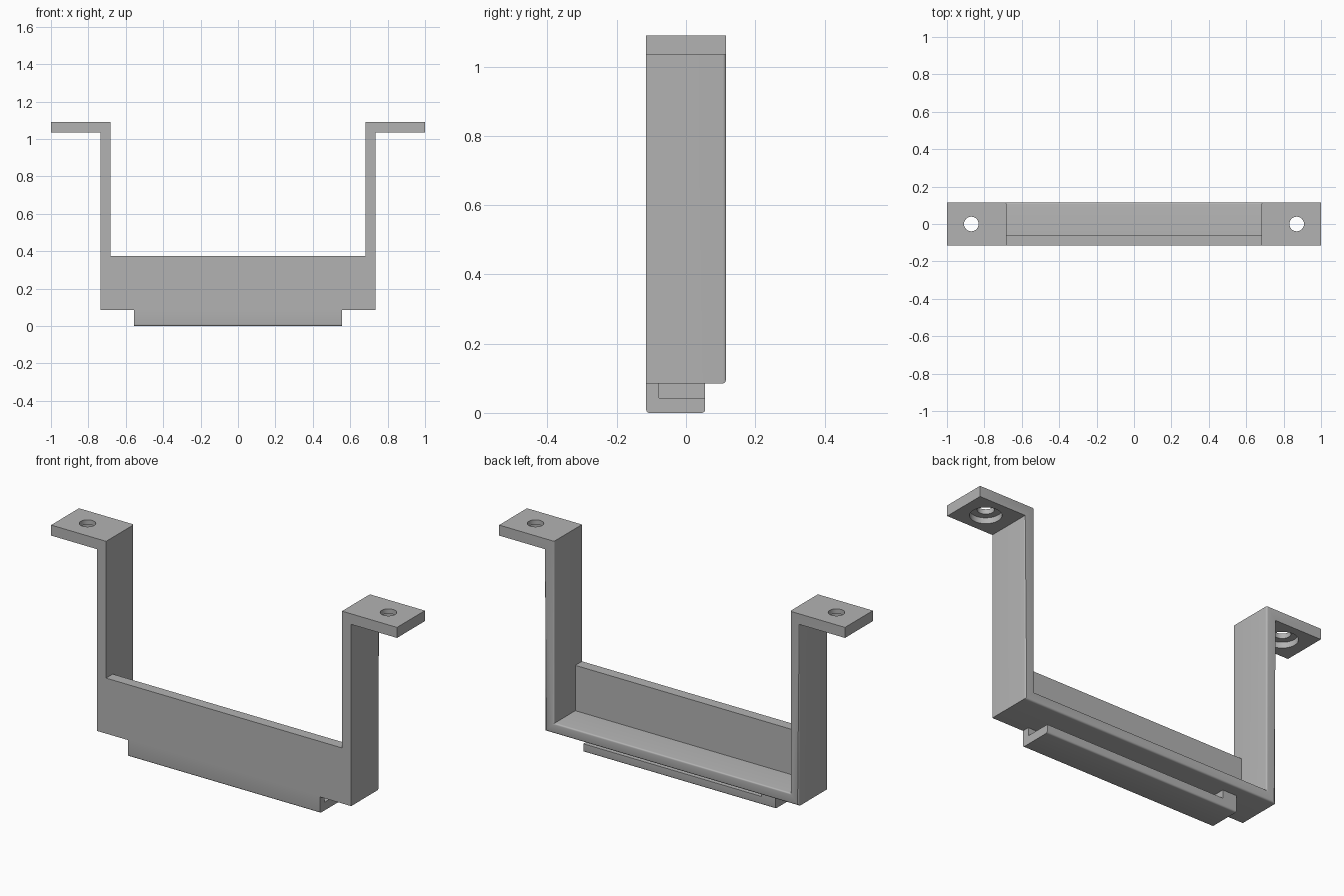
import bpy
import bmesh
import math

if "Cube" in bpy.data.objects:
    bpy.data.objects.remove(bpy.data.objects["Cube"])

grey = bpy.data.materials.new("plain grey")
grey.use_nodes = True
COLOUR = (0.45, 0.45, 0.45, 1)
grey.diffuse_color = COLOUR
grey.node_tree.nodes["Principled BSDF"].inputs["Base Color"].default_value = COLOUR

FRONT, BACK = -0.115, 0.115
OUT, INN = 0.735, 0.682          # outer and inner faces of the legs
BASE, FLOOR, TOP = 0.085, 0.138, 1.09
FLANGE = TOP - 0.055
HOOK = 0.555


def finish(bm, name):
    bmesh.ops.recalc_face_normals(bm, faces=bm.faces)
    mesh = bpy.data.meshes.new(name)
    bm.to_mesh(mesh)
    bm.free()
    obj = bpy.data.objects.new(name, mesh)
    bpy.context.collection.objects.link(obj)
    mesh.materials.append(grey)
    return obj


def extrude(name, points, vector, round_edge=None, radius=0.009):
    """Extrude a closed profile and round the edges chosen by a rule."""
    bm = bmesh.new()
    face = bm.faces.new([bm.verts.new(p) for p in points])
    ext = bmesh.ops.extrude_face_region(bm, geom=[face])
    bmesh.ops.translate(bm, vec=vector,
                        verts=[v for v in ext["geom"] if isinstance(v, bmesh.types.BMVert)])
    if round_edge:
        edges = [e for e in bm.edges if round_edge(e.verts[0].co, e.verts[1].co)]
        bmesh.ops.bevel(bm, geom=edges, offset=radius, segments=4, profile=0.5, affect='EDGES')
    return finish(bm, name)


def box(name, x0, x1, y0, y1, z0, z1):
    return extrude(name, [(x0, y0, z0), (x1, y0, z0), (x1, y0, z1), (x0, y0, z1)], (0, y1 - y0, 0))


def smooth(obj):
    bpy.ops.object.select_all(action='DESELECT')
    obj.select_set(True)
    bpy.context.view_layer.objects.active = obj
    bpy.ops.object.shade_smooth_by_angle(angle=math.radians(30))


# U-shaped strap with outward flanges, rounded along its back rim
half = [(OUT, BASE), (OUT, FLANGE), (1, FLANGE), (1, TOP), (INN, TOP), (INN, FLOOR)]
outline = half + [(-x, z) for x, z in reversed(half)]


def back_rim(a, b):
    on_back = min(a.y, b.y) > BACK - 0.001
    return on_back and max(abs(a.x), abs(b.x)) < OUT + 0.01


strap = extrude("strap", [(x, FRONT, z) for x, z in outline], (0, BACK - FRONT, 0), back_rim)

# Counterbored screw holes in the flanges
for side, label in ((-1, "right"), (1, "left")):
    for part, radius, z0, z1 in (("screw_hole", 0.039, FLANGE - 0.1, TOP + 0.1),
                                 ("counterbore", 0.073, FLANGE - 0.1, FLANGE + 0.03)):
        bm = bmesh.new()
        bmesh.ops.create_cone(bm, cap_ends=True, segments=48, radius1=radius, radius2=radius,
                              depth=z1 - z0)
        bmesh.ops.translate(bm, vec=(side * 0.87, 0, (z0 + z1) / 2), verts=bm.verts)
        cutter = finish(bm, f"{label}_{part}_cutter")
        mod = strap.modifiers.new(part, 'BOOLEAN')
        mod.operation = 'DIFFERENCE'
        mod.solver = 'EXACT'
        mod.object = cutter
        bpy.context.view_layer.objects.active = strap
        bpy.ops.object.modifier_apply(modifier=mod.name)
        bpy.data.objects.remove(cutter)
smooth(strap)

# Front wall between the legs
box("front_wall", -INN, INN, FRONT, -0.06, FLOOR, 0.375)

# Hooked rail under the floor, rounded along its bottom edges
LIP, STEM, TONGUE = 0.043, -0.078, 0.055
profile = [(FRONT, BASE), (FRONT, 0), (TONGUE, 0), (TONGUE, LIP), (STEM, LIP), (STEM, BASE)]


def bottom_edge(a, b):
    return max(a.z, b.z) < 0.001 and abs(a.x - b.x) > 1


rail = extrude("hook_rail", [(-HOOK, y, z) for y, z in profile], (2 * HOOK, 0, 0), bottom_edge)
smooth(rail)

# Stop closing one end of the slot
box("slot_stop", -HOOK, -HOOK + 0.08, STEM, TONGUE, LIP, BASE)
